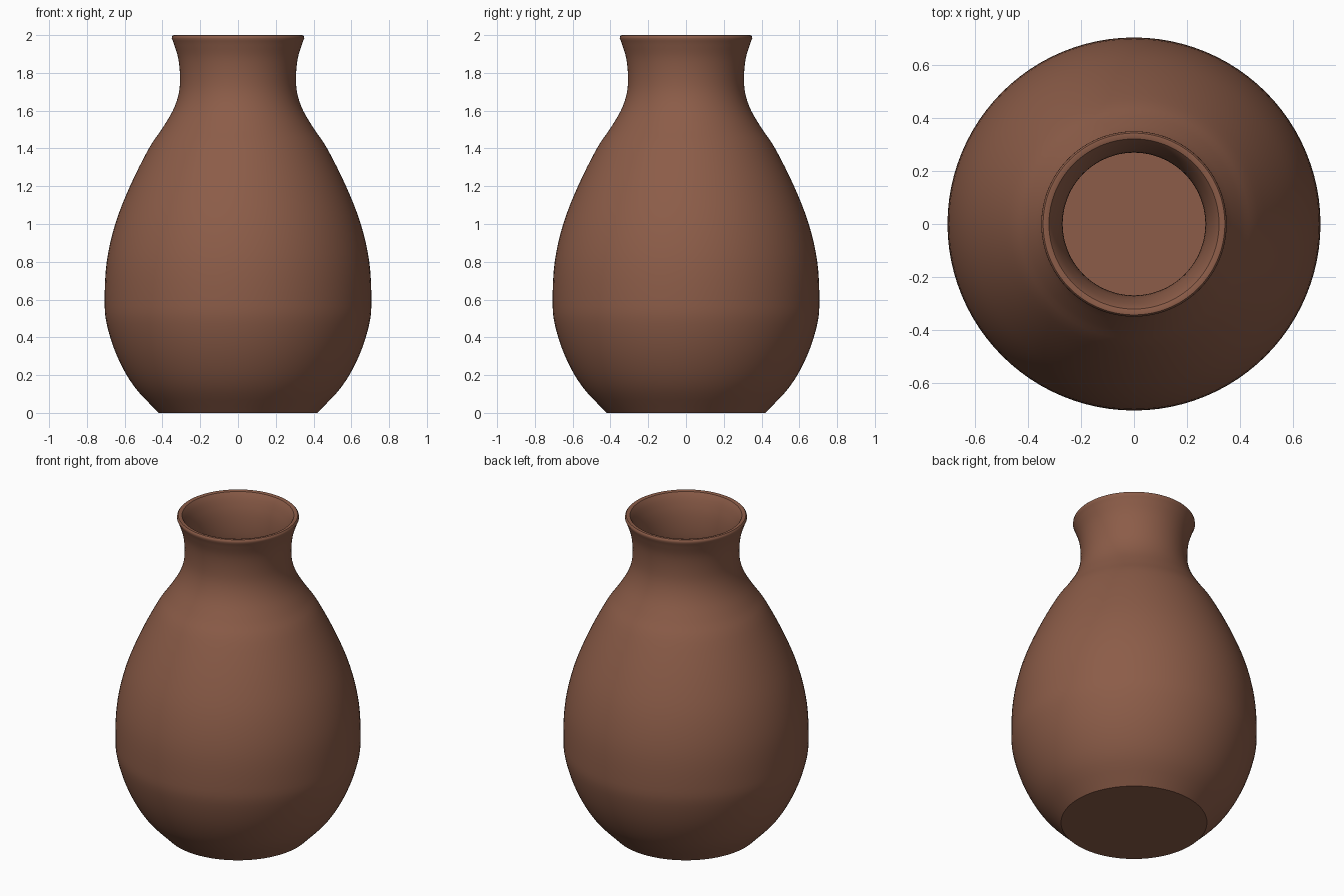
import bpy, bmesh, math
from mathutils import Vector

cube = bpy.data.objects.get("Cube")
if cube:
    bpy.data.objects.remove(cube, do_unlink=True)

WALL = 0.037
SEGMENTS = 96

# Outer silhouette as (radius, height), foot to lip
OUTER = [(0.42, 0), (0.55, 0.14), (0.64, 0.3), (0.695, 0.47), (0.706, 0.6),
         (0.695, 0.8), (0.65, 1.0), (0.572, 1.2), (0.472, 1.4), (0.405, 1.5),
         (0.345, 1.6), (0.314, 1.69), (0.307, 1.78), (0.317, 1.88), (0.345, 1.97)]


def smooth_path(points, steps=4):
    """Catmull-Rom curve through the points."""
    p = [Vector(q) for q in points]
    p = [2 * p[0] - p[1]] + p + [2 * p[-1] - p[-2]]
    path = []
    for a, b, c, d in zip(p, p[1:], p[2:], p[3:]):
        for i in range(steps):
            t = i / steps
            path.append(0.5 * (2 * b + (c - a) * t + (2 * a - 5 * b + 4 * c - d) * t ** 2
                               + (3 * b - a - 3 * c + d) * t ** 3))
    return path + [p[-2]]


def inset_path(path, distance):
    """Offset the silhouette towards the axis to make the inner wall."""
    result = []
    for i, point in enumerate(path):
        tangent = (path[min(i + 1, len(path) - 1)] - path[max(i - 1, 0)]).normalized()
        result.append(point + Vector((-tangent.y, tangent.x)) * distance)
    return result


outer = smooth_path(OUTER)
inner = [q for q in inset_path(outer, WALL) if WALL < q.y < 1.96]
floor_edge = Vector((inner[0].x - 0.02, WALL))

# Rounded lip between the two walls
lip = [Vector(q) for q in ((0.351, 1.982), (0.350, 1.992), (0.344, 1.999),
                           (0.335, 2.0), (0.322, 1.996), (0.315, 1.986))]
profile = ([Vector((0, 0))] + outer + lip + inner[::-1]
           + [floor_edge, Vector((0, WALL))])

# Spin the closed section around the axis
bm = bmesh.new()
verts = [bm.verts.new((q.x, 0, q.y)) for q in profile]
edges = [bm.edges.new(pair) for pair in zip(verts, verts[1:])]
bmesh.ops.spin(bm, geom=verts + edges, cent=(0, 0, 0), axis=(0, 0, 1),
               angle=math.tau, steps=SEGMENTS, use_merge=True)
bmesh.ops.remove_doubles(bm, verts=bm.verts, dist=0.0002)
bmesh.ops.recalc_face_normals(bm, faces=bm.faces)
mesh = bpy.data.meshes.new("vase")
bm.to_mesh(mesh)
bm.free()
vase = bpy.data.objects.new("vase", mesh)
bpy.context.collection.objects.link(vase)

# Brown clay
clay = bpy.data.materials.new("brown_clay")
clay.use_nodes = True
color = (0.262, 0.108, 0.065, 1)
clay.diffuse_color = color
clay.node_tree.nodes["Principled BSDF"].inputs["Base Color"].default_value = color
mesh.materials.append(clay)

bpy.ops.object.select_all(action="DESELECT")
vase.select_set(True)
bpy.context.view_layer.objects.active = vase
bpy.ops.object.shade_smooth_by_angle(angle=math.radians(35))
